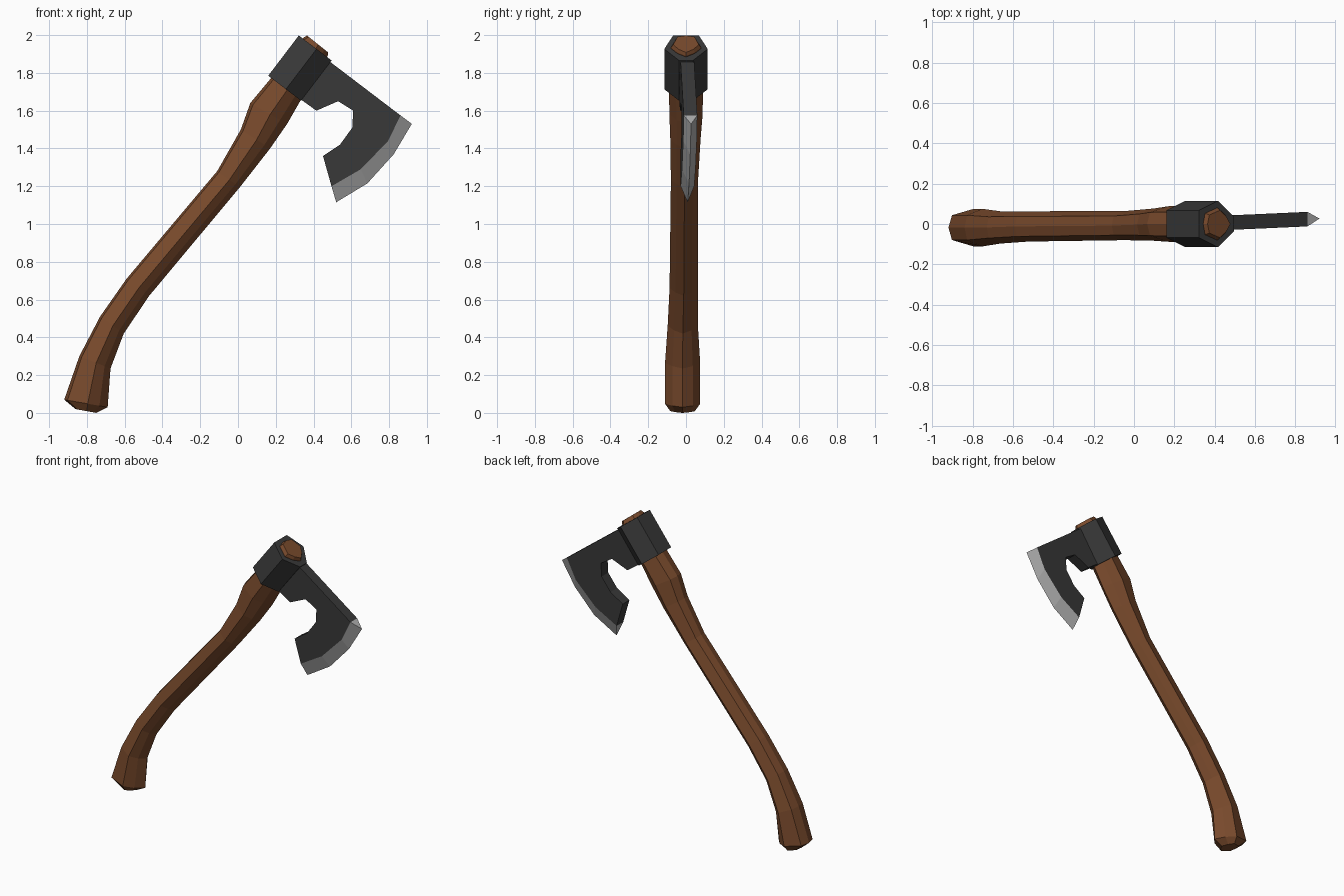
import bpy, bmesh
from mathutils import Vector

if "Cube" in bpy.data.objects:
    bpy.data.objects.remove(bpy.data.objects["Cube"])


def material(name, color):
    m = bpy.data.materials.new(name)
    m.diffuse_color = (*color, 1)
    m.use_nodes = True
    m.node_tree.nodes["Principled BSDF"].inputs["Base Color"].default_value = m.diffuse_color
    return m


WOOD = material("wood", (0.19, 0.068, 0.025))
IRON = material("dark_iron", (0.04, 0.04, 0.04))
STEEL = material("ground_steel", (0.42, 0.42, 0.42))


def loft(name, rings, mat):
    """Join equal-length closed rings with flat faces and cap both ends."""
    bm = bmesh.new()
    rows = [[bm.verts.new(p) for p in ring] for ring in rings]
    n = len(rows[0])
    for a, b in zip(rows, rows[1:]):
        for i in range(n):
            j = (i + 1) % n
            bm.faces.new((a[i], a[j], b[j], b[i]))
    bm.faces.new(rows[0][::-1])
    bm.faces.new(rows[-1])
    bmesh.ops.recalc_face_normals(bm, faces=bm.faces)
    me = bpy.data.meshes.new(name)
    bm.to_mesh(me)
    bm.free()
    me.materials.append(mat)
    ob = bpy.data.objects.new(name, me)
    bpy.context.collection.objects.link(ob)
    return ob


# Handle: rings given by back edge, belly edge (x, z), half width and y centre
SECTION = [(1, 0), (0.62, 0.58), (0.08, 1), (-0.85, 0.66),
           (-1, 0), (-0.85, -0.66), (0.08, -1), (0.62, -0.58)]
STATIONS = [
    (-0.86, 0.02, -0.75, 0.00, 0.065, -0.018),
    (-0.92, 0.07, -0.69, 0.03, 0.093, -0.018),
    (-0.84, 0.30, -0.675, 0.235, 0.093, -0.018),
    (-0.73, 0.51, -0.605, 0.42, 0.080, -0.017),
    (-0.59, 0.71, -0.47, 0.62, 0.075, -0.012),
    (-0.11, 1.28, 0.01, 1.195, 0.072, -0.008),
    (0.015, 1.50, 0.17, 1.40, 0.080, -0.003),
    (0.065, 1.64, 0.26, 1.53, 0.088, 0),
    (0.19, 1.79, 0.34, 1.67, 0.090, 0),
    (0.345, 1.985, 0.475, 1.89, 0.080, 0),
    (0.365, 1.998, 0.478, 1.908, 0.068, 0),
]
rings = []
for lx, lz, rx, rz, hw, yc in STATIONS:
    left, right = Vector((lx, yc, lz)), Vector((rx, yc, rz))
    mid, half = (left + right) / 2, (right - left) / 2
    rings.append([mid + half * u + Vector((0, hw * v, 0)) for u, v in SECTION])
loft("handle", rings, WOOD)

# Collar: six-sided socket around the top of the handle
across = Vector((0.795, 0, -0.606))
COLLAR = [(0, 0.068), (0.118, 0.115), (0.218, 0.037),
          (0.218, -0.037), (0.118, -0.115), (0, -0.068)]
loft("axe_collar",
     [[Vector(base) + across * u + Vector((0, y, 0)) for u, y in COLLAR]
      for base in ((0.16, 0, 1.785), (0.322, 0, 1.998))], IRON)


# Blade: bearded outline, set at a slight yaw
def on_blade(x, z, side):
    return Vector((x, 0.007 + (x - 0.48) * 0.045 + side * 0.036, z))


BEVEL = [(0.86, 1.575), (0.795, 1.44), (0.65, 1.29), (0.495, 1.20)]
EDGE = [(0.92, 1.53), (0.825, 1.37), (0.685, 1.215), (0.52, 1.115)]
BEARD = [(0.45, 1.36), (0.54, 1.42), (0.605, 1.51), (0.61, 1.60),
         (0.53, 1.65), (0.415, 1.60), (0.325, 1.665)]
outline = [(0.475, 1.868)] + BEVEL + BEARD
loft("axe_blade", [[on_blade(x, z, s) for x, z in outline] for s in (-1, 1)], IRON)

# Cutting edge: wedge along the front of the blade
loft("cutting_edge",
     [[on_blade(*b, -1), on_blade(*e, 0), on_blade(*b, 1)]
      for b, e in zip(BEVEL, EDGE)], STEEL)
